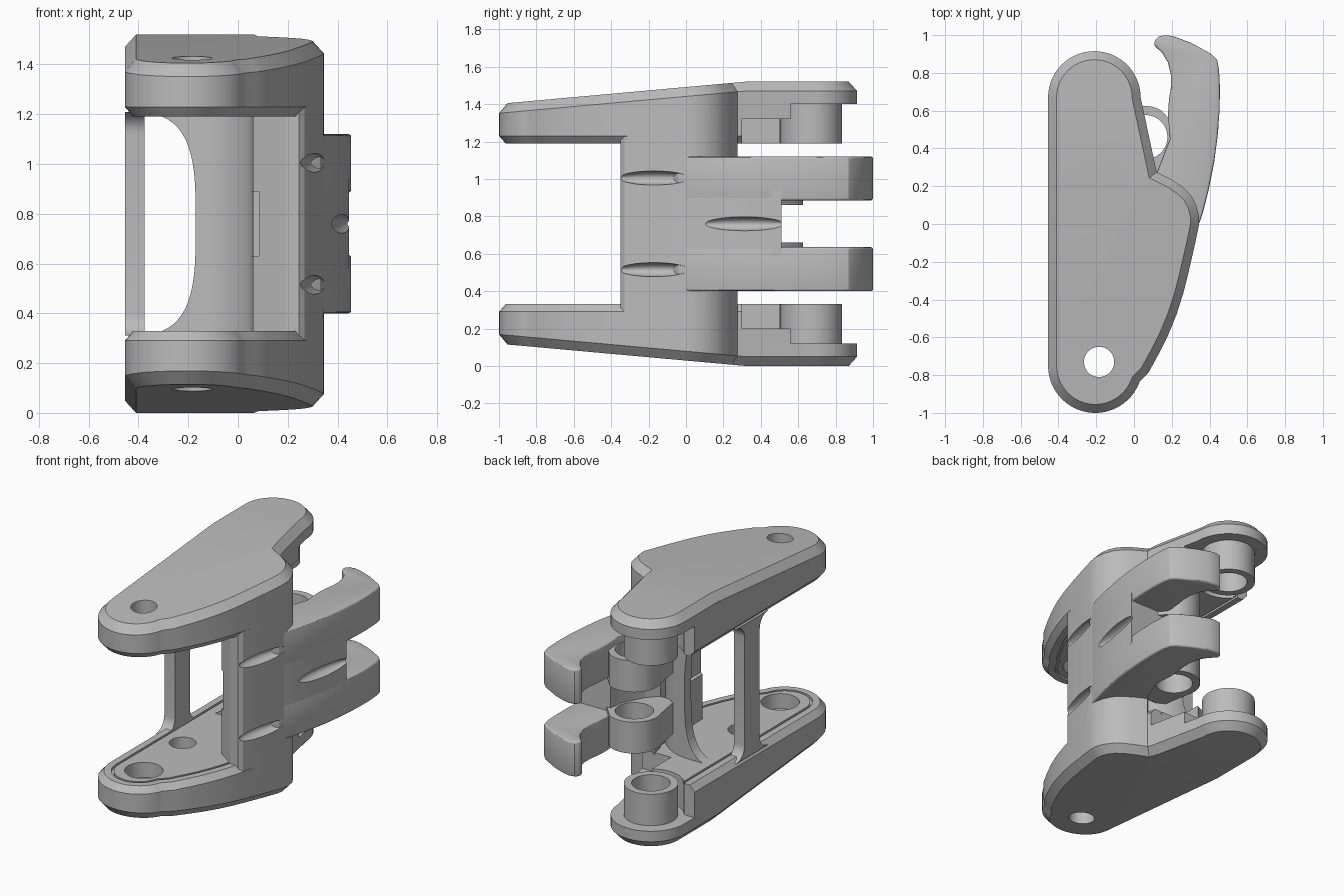
import bpy, bmesh, math
from mathutils import Matrix, Vector

if "Cube" in bpy.data.objects:
    bpy.data.objects.remove(bpy.data.objects["Cube"])

H = 1.52
grey = bpy.data.materials.new("neutral_grey")
grey.diffuse_color = (0.5, 0.5, 0.5, 1)
grey.use_nodes = True
grey.node_tree.nodes["Principled BSDF"].inputs["Base Color"].default_value = grey.diffuse_color


def add(name, bm):
    bmesh.ops.recalc_face_normals(bm, faces=bm.faces)
    me = bpy.data.meshes.new(name)
    bm.to_mesh(me)
    bm.free()
    me.materials.append(grey)
    ob = bpy.data.objects.new(name, me)
    bpy.context.collection.objects.link(ob)
    return ob


def inset(pts, d):
    """Offset a counter-clockwise outline inwards."""
    out = []
    n = len(pts)
    for i in range(n):
        p = Vector(pts[i])
        a = (p - Vector(pts[i - 1])).normalized()
        b = (Vector(pts[(i + 1) % n]) - p).normalized()
        na, nb = Vector((-a.y, a.x)), Vector((-b.y, b.x))
        out.append(p + (na + nb) * (d / max(0.4, 1 + na.dot(nb))))
    return out


def layered(pts, layers):
    bm = bmesh.new()
    rings = [[bm.verts.new((p[0], p[1], z)) for p in inset(pts, d)] for z, d in layers]
    n = len(pts)
    for r, s in zip(rings, rings[1:]):
        for i in range(n):
            j = (i + 1) % n
            bm.faces.new((r[i], r[j], s[j], s[i]))
    bm.faces.new(rings[0][::-1])
    bm.faces.new(rings[-1])
    return bm


def prism(name, pts, z0, z1):
    return add(name, layered(pts, [(z0, 0), (z1, 0)]))


def cyl(name, x, y, r, z0, z1):
    return prism(name, arc(x, y, r, 0, 360, 48)[:-1], z0, z1)


def box(name, x0, x1, y0, y1, z0, z1):
    return prism(name, [(x0, y0), (x1, y0), (x1, y1), (x0, y1)], z0, z1)


def arc(x, y, r, a0, a1, n):
    return [(x + r * math.cos(math.radians(a0 + (a1 - a0) * i / n)),
             y + r * math.sin(math.radians(a0 + (a1 - a0) * i / n))) for i in range(n + 1)]


def bake(ob):
    dg = bpy.context.evaluated_depsgraph_get()
    me = bpy.data.meshes.new_from_object(ob.evaluated_get(dg))
    ob.modifiers.clear()
    ob.data = me


def cut(ob, *cutters):
    for c in cutters:
        m = ob.modifiers.new("cut", 'BOOLEAN')
        m.operation, m.solver, m.object = 'DIFFERENCE', 'EXACT', c
        bake(ob)
        bpy.data.objects.remove(c)


def bevel(ob, w, seg, angle=40):
    m = ob.modifiers.new("bevel", 'BEVEL')
    m.width, m.segments, m.limit_method = w, seg, 'ANGLE'
    m.angle_limit = math.radians(angle)
    bake(ob)


def mirror(ob, name):
    me = ob.data.copy()
    me.transform(Matrix.Translation((0, 0, H)) @ Matrix.Diagonal((1, 1, -1, 1)))
    me.flip_normals()
    new = bpy.data.objects.new(name, me)
    bpy.context.collection.objects.link(new)


def groove(x, y, z, length, lean):
    bm = bmesh.new()
    bmesh.ops.create_uvsphere(bm, u_segments=24, v_segments=16, radius=1)
    bm.transform(Matrix.Translation((x, y, z)) @ Matrix.Rotation(math.radians(-lean), 4, 'Z')
                 @ Matrix.Diagonal((0.055, length, 0.038, 1)))
    return add("groove_cutter", bm)


# side plate: chamfered outline with a gently sloping outer face
outline = (arc(-0.205, -0.75, 0.25, 180, 340, 24)
           + [(0.075, -0.79), (0.13, -0.69), (0.18, -0.59), (0.225, -0.48), (0.26, -0.37),
              (0.29, -0.25), (0.32, -0.12), (0.343, -0.01), (0.345, 0.04), (0.33, 0.1),
              (0.3, 0.155), (0.26, 0.195), (0.2, 0.235), (0.12, 0.275)]
           + arc(-0.21, 0.67, 0.245, 0, 180, 28))
bm = layered(outline, [(0, 0.045), (0.05, 0), (0.29, 0), (0.33, 0.035), (0.33, 0.08),
                       (0.315, 0.08), (0.315, 0.095), (0.33, 0.095)])
bmesh.ops.bisect_plane(bm, geom=bm.verts[:] + bm.edges[:] + bm.faces[:],
                       plane_co=(0, 0.32, 0), plane_no=(0, 1, 0))
for v in bm.verts:
    if v.co.z < 0.1:
        v.co.z += max(0, (0.32 - v.co.y) * 0.09)
plate = add("lower_plate", bm)
cut(plate,
    cyl("c", -0.21, 0.67, 0.2, 0.12, 0.6),
    box("c", -0.7, 0.3, 0.56, 1.2, 0.12, 0.6),
    box("c", -0.1, 0.5, 0.3, 0.7, 0.2, 0.6),
    cyl("c", -0.185, -0.73, 0.08, -0.2, 0.6),
    cyl("c", -0.185, -0.73, 0.117, 0.23, 0.6),
    cyl("c", -0.22, -0.27, 0.082, 0.22, 0.6))
mirror(plate, "upper_plate")

# rear hinge sockets
boss = cyl("lower_socket", -0.21, 0.67, 0.165, 0.1, 0.33)
cut(boss, cyl("c", -0.21, 0.67, 0.117, 0.17, 0.6))
mirror(boss, "upper_socket")

# thick right-hand wall with long thumb grooves
body = prism("right_wall", [(0.06, -0.26), (0.19, -0.35), (0.245, -0.35), (0.268, -0.33),
                            (0.29, -0.25), (0.32, -0.12), (0.343, -0.01), (0.345, 0.04),
                            (0.33, 0.1), (0.3, 0.155), (0.26, 0.195), (0.2, 0.235),
                            (0.12, 0.275), (0.05, 0.2)], 0.2, H - 0.2)
cut(body, groove(0.317, -0.17, 0.515, 0.2, 15), groove(0.317, -0.17, H - 0.515, 0.2, 15),
    box("c", -0.1, 0.085, -0.5, 0.1, 0.63, 0.89))

# hooked fingers
outer = [(0.25, -0.1), (0.33, -0.04), (0.365, 0.06), (0.395, 0.18), (0.425, 0.33), (0.442, 0.46)]
hook = prism("lower_hook", outer + [
    (0.453, 0.6), (0.455, 0.72), (0.45, 0.82), (0.44, 0.87), (0.41, 0.9), (0.3, 0.96),
    (0.22, 0.99), (0.17, 1.0), (0.13, 0.993), (0.108, 0.97), (0.107, 0.945), (0.15, 0.905),
    (0.18, 0.855), (0.195, 0.79), (0.195, 0.72), (0.185, 0.66), (0.18, 0.58), (0.19, 0.45),
    (0.12, 0.27), (0.15, 0.0)], 0.40, 0.635)
bevel(hook, 0.04, 3)
mirror(hook, "upper_hook")

# block joining the two hooks
bridge = prism("hook_bridge", outer + [(0.447, 0.51), (0.2, 0.51), (0.19, 0.42),
                                       (0.11, 0.26), (0.15, 0.0)], 0.58, H - 0.58)
cut(bridge, groove(0.432, 0.31, H / 2, 0.23, 10))

# hinge knuckles beside the hooks
knuckle = prism("lower_knuckle", arc(0.06, 0.46, 0.165, 60, 200, 24)
                + [(-0.06, 0.2), (0.2, 0.2), (0.24, 0.5)], 0.45, 0.66)
cut(knuckle, cyl("c", 0.06, 0.46, 0.117, 0.3, 0.8))
mirror(knuckle, "upper_knuckle")

# curved inner web with an arched left edge
web = prism("curved_web", [(-0.43, 0.19)] + arc(-0.2, -0.07, 0.26, 90, 0, 16)
            + [(0.13, -0.07)] + arc(-0.2, -0.07, 0.33, 0, 90, 16)[1:] + [(-0.43, 0.26)],
            0.2, H - 0.2)
arch = []
for i in range(64):
    a = 2 * math.pi * i / 64
    c, s = math.cos(a), math.sin(a)
    arch.append((-0.47 + 0.3 * math.copysign(abs(c) ** 0.6, c),
                 0.45 * math.copysign(abs(s) ** 0.6, s)))
arch_cutter = prism("c", arch, -1, 1)
arch_cutter.data.transform(Matrix.Translation((0, 0, H / 2)) @ Matrix.Rotation(math.pi / 2, 4, 'X'))
cut(web, arch_cutter)

# slim left post with filleted feet, profile drawn in the side plane
r, y0, y1, z0, z1 = 0.09, -0.13, 0.03, 0.31, H - 0.31
prof = (arc(y0 - r, z0 + r, r, 270, 360, 8) + arc(y0 - r, z1 - r, r, 0, 90, 8)
        + arc(y1 + r, z1 - r, r, 90, 180, 8) + arc(y1 + r, z0 + r, r, 180, 270, 8))
post = prism("left_post", prof[::-1], -0.455, -0.375)
post.data.transform(Matrix(((0, 0, 1, 0), (1, 0, 0, 0), (0, 1, 0, 0), (0, 0, 0, 1))))
bevel(post, 0.02, 1, 60)

# smooth curved surfaces, keep crisp edges
for ob in bpy.context.collection.objects:
    me = ob.data
    me.polygons.foreach_set("use_smooth", [True] * len(me.polygons))
    me.set_sharp_from_angle(angle=math.radians(30))
